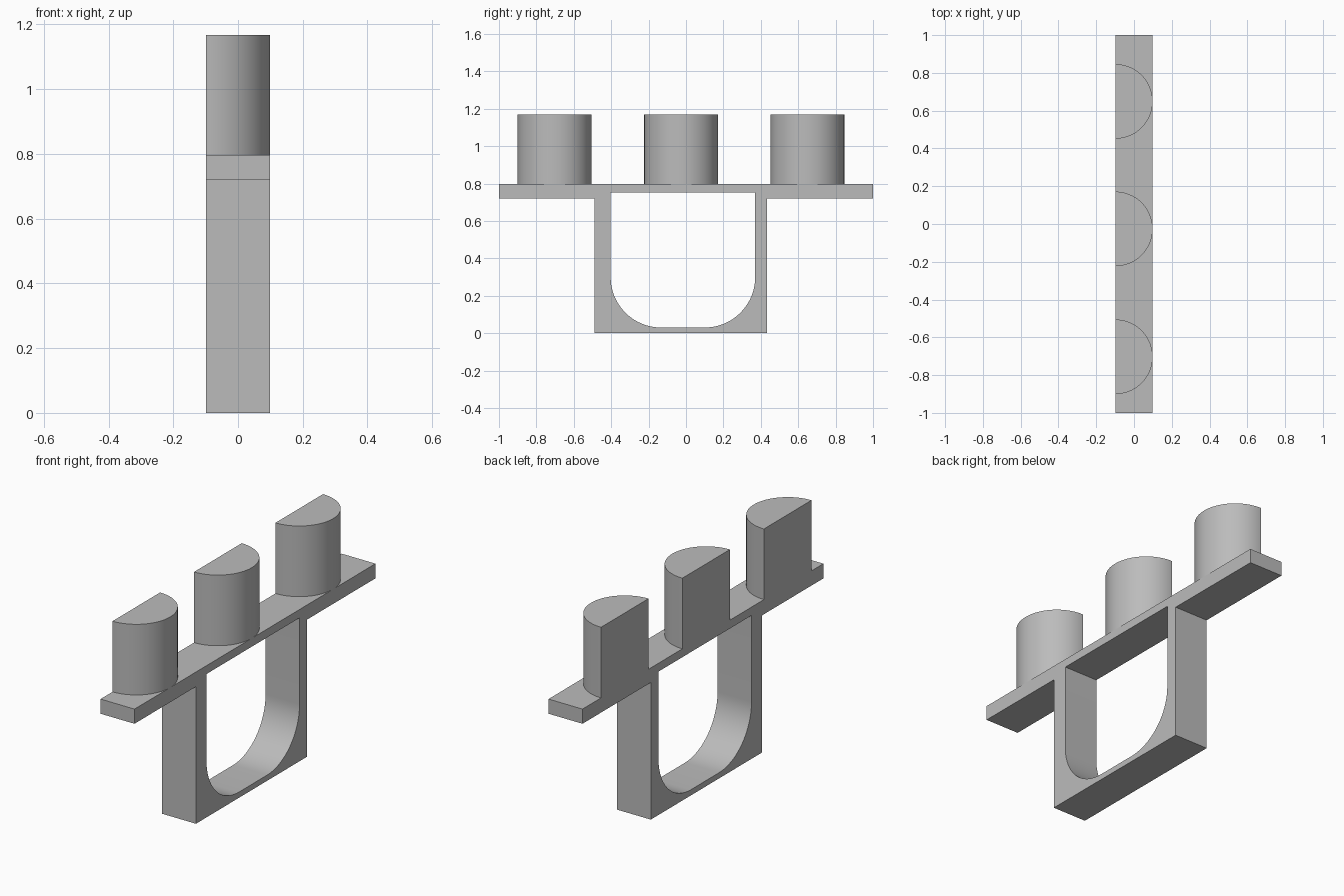
import bpy
import bmesh
from math import pi, cos, sin

cube = bpy.data.objects.get("Cube")
if cube:
    bpy.data.objects.remove(cube)

HALF = 0.0987                     # half thickness along x
BAR_TOP, BAR_BOTTOM = 0.797, 0.72

grey = bpy.data.materials.new("plain grey")
grey.use_nodes = True
COLOUR = (0.5, 0.5, 0.5, 1)
grey.diffuse_color = COLOUR
grey.node_tree.nodes["Principled BSDF"].inputs["Base Color"].default_value = COLOUR


def arc(cx, cy, r, start, end, steps):
    """Points on an arc, both ends included."""
    angles = [start + (end - start) * i / steps for i in range(steps + 1)]
    return [(cx + r * cos(a), cy + r * sin(a)) for a in angles]


def extrude_loops(name, loops, place, direction):
    """Fill closed outlines (later ones are holes) and extrude them."""
    bm = bmesh.new()
    edges = []
    for loop in loops:
        verts = [bm.verts.new(place(*p)) for p in loop]
        edges += [bm.edges.new((v, verts[i - 1])) for i, v in enumerate(verts)]
    bmesh.ops.triangle_fill(bm, edges=edges, use_beauty=True)
    result = bmesh.ops.extrude_face_region(bm, geom=bm.faces[:], use_keep_orig=True)
    moved = [g for g in result["geom"] if isinstance(g, bmesh.types.BMVert)]
    bmesh.ops.translate(bm, verts=moved, vec=direction)
    bmesh.ops.recalc_face_normals(bm, faces=bm.faces[:])
    bmesh.ops.dissolve_limit(bm, angle_limit=0.001, verts=bm.verts[:], edges=bm.edges[:])
    mesh = bpy.data.meshes.new(name)
    bm.to_mesh(mesh)
    bm.free()
    mesh.materials.append(grey)
    obj = bpy.data.objects.new(name, mesh)
    bpy.context.collection.objects.link(obj)
    bpy.ops.object.select_all(action="DESELECT")
    obj.select_set(True)
    bpy.context.view_layer.objects.active = obj
    bpy.ops.object.shade_smooth_by_angle(angle=pi / 6)
    return obj


# Crossbar and hanging frame, one side profile with a rounded opening
LEFT, RIGHT = -0.49, 0.433
outline = [(-1, BAR_TOP), (-1, BAR_BOTTOM), (LEFT, BAR_BOTTOM), (LEFT, 0),
           (RIGHT, 0), (RIGHT, BAR_BOTTOM), (1, BAR_BOTTOM), (1, BAR_TOP)]
IN_LEFT, IN_RIGHT, IN_BOTTOM, IN_TOP, R = -0.403, 0.37, 0.03, 0.753, 0.27
opening = [(IN_RIGHT, IN_TOP), (IN_LEFT, IN_TOP)]
opening += arc(IN_LEFT + R, IN_BOTTOM + R, R, pi, 1.5 * pi, 20)
opening += arc(IN_RIGHT - R, IN_BOTTOM + R, R, 1.5 * pi, 2 * pi, 20)
extrude_loops("bar_and_frame", [outline, opening],
              lambda y, z: (-HALF, y, z), (2 * HALF, 0, 0))

# Three half-round posts, flat side flush with the bar's -x face
for name, y in (("front_post", -0.703), ("middle_post", -0.026), ("back_post", 0.649)):
    extrude_loops(name, [arc(-HALF, y, 2 * HALF, -pi / 2, pi / 2, 40)],
                  lambda px, py: (px, py, BAR_TOP), (0, 0, 1.168 - BAR_TOP))
